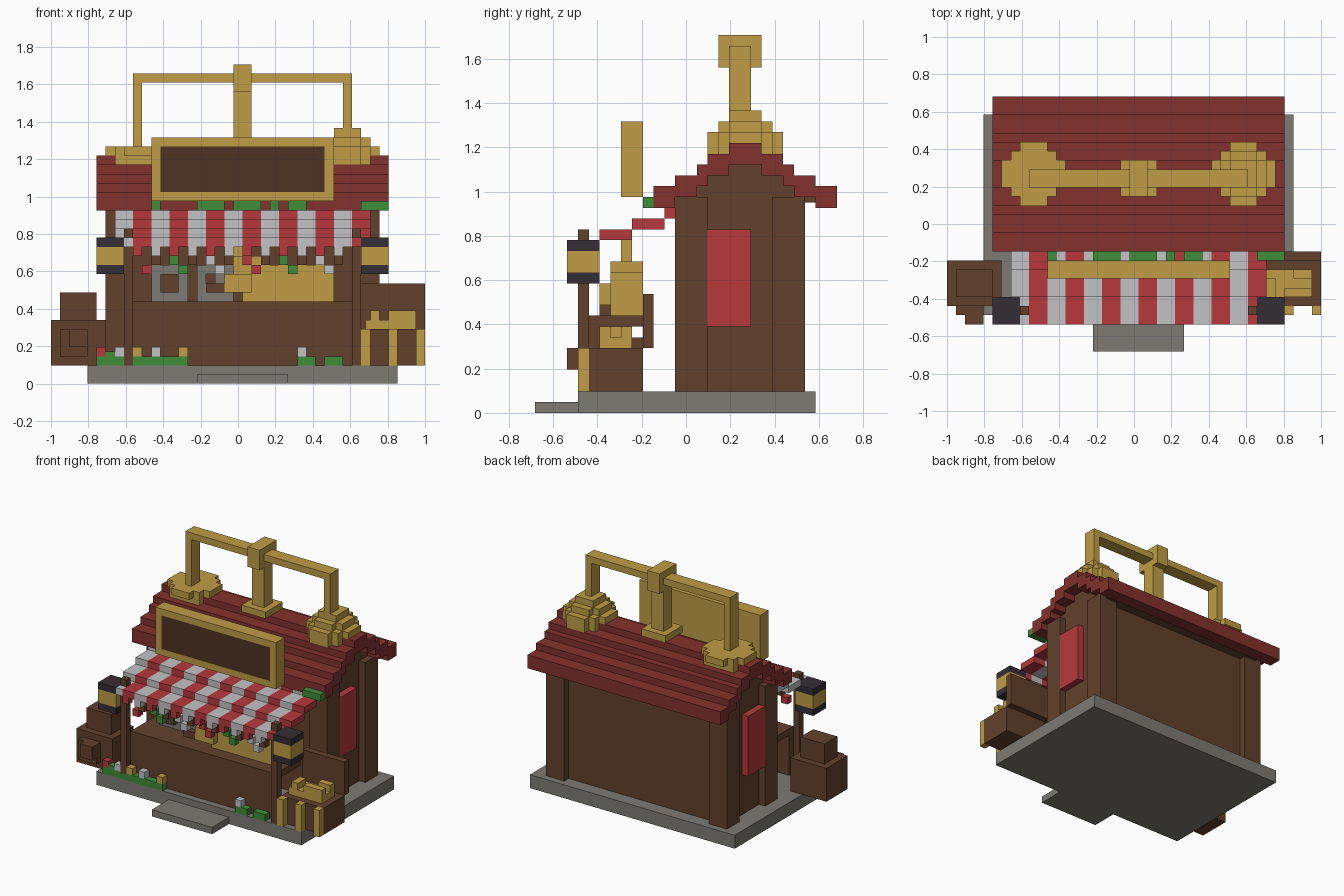
import bpy, bmesh
from mathutils import Matrix, Vector

cube = bpy.data.objects.get("Cube")
if cube:
    bpy.data.objects.remove(cube, do_unlink=True)

U = 2 / 41                       # one block of the grid
ORIGIN = Vector((-20.5, -14, 0))


def material(name, *rgb):
    lin = [((c / 255 + 0.055) / 1.055) ** 2.4 for c in rgb] + [1]
    m = bpy.data.materials.new(name)
    m.use_nodes = True
    m.diffuse_color = lin
    m.node_tree.nodes["Principled BSDF"].inputs["Base Color"].default_value = lin
    return m


gold = material("gold", 192, 157, 70)
wood = material("wood", 98, 65, 44)
dark_wood = material("dark wood", 78, 50, 36)
roof_red = material("roof red", 132, 50, 45)
cloth_red = material("cloth red", 182, 57, 60)
white = material("cloth white", 195, 196, 198)
stone = material("stone grey", 126, 122, 116)
leaf = material("leaf green", 62, 140, 58)
iron = material("dark iron", 53, 46, 54)


def part(name, mat, *boxes):
    """Join boxes given as (x0, x1, y0, y1, z0, z1) in grid blocks."""
    bm = bmesh.new()
    for x0, x1, y0, y1, z0, z1 in boxes:
        mid = Vector((x0 + x1, y0 + y1, z0 + z1)) / 2 + ORIGIN
        size = Vector((x1 - x0, y1 - y0, z1 - z0))
        bmesh.ops.create_cube(bm, size=1, matrix=Matrix.Translation(mid * U)
                              @ Matrix.Diagonal((size * U).to_4d()))
    me = bpy.data.meshes.new(name)
    bm.to_mesh(me)
    bm.free()
    me.materials.append(mat)
    ob = bpy.data.objects.new(name, me)
    bpy.context.collection.objects.link(ob)
    return ob


def mirror_x(box, centre=21):
    return (2 * centre - box[1], 2 * centre - box[0], *box[2:])


def mirror_y(box, centre=19.5):
    return (*box[:2], 2 * centre - box[3], 2 * centre - box[2], *box[4:])


def frame(x0, x1, y0, y1, z0, z1):
    """Four bars, one block wide, around a rectangle facing front."""
    return [(x0, x1, y0, y1, z0, z0 + 1), (x0, x1, y0, y1, z1 - 1, z1),
            (x0, x0 + 1, y0, y1, z0 + 1, z1 - 1), (x1 - 1, x1, y0, y1, z0 + 1, z1 - 1)]


# Ground slab and step
part("base", stone, (4, 38, 4, 26, 0, 2))
part("step", stone, (16, 26, 0, 4, 0, 1))

# House body, gable and corner pillars
part("walls", wood, (7, 35, 14, 24, 2, 20), (7, 35, 13, 26, 19.5, 20))
part("gable", wood, (7, 35, 15, 24, 20, 21), (7, 35, 16, 23, 21, 22),
     (7, 35, 18, 21, 22, 23))
pillars = []
for b in [(6, 9, 13, 16, 2, 20), (6, 9, 22, 25, 2, 20)]:
    pillars += [b, mirror_x(b)]
part("pillars", wood, *pillars)
shutter = (6, 7, 16, 20, 8, 17)
part("side_curtains", cloth_red, shutter, mirror_x(shutter))

# Stepped roof, mirrored over the ridge
slope = [(5, 37, y0, y1, z, z + 2) for y0, y1, z in
         [(11, 13, 19), (13, 15, 20), (15, 16, 21), (16, 18, 22), (18, 19.5, 23)]]
part("roof", roof_red, *slope, *[mirror_y(b) for b in slope])
part("eave_ivy", leaf, *[(a, b, 10, 11, 19, 20) for a, b in
     [(11, 12), (16, 19), (20, 23), (24, 25), (26, 28), (34, 37)]])

# Sign board
part("sign_frame", gold, *frame(11, 31, 8, 10, 20, 27), (12, 30, 9, 10, 21, 26))
part("sign_panel", dark_wood, (12, 30, 8.05, 9, 21, 26))

# Striped awning with a toothed edge
stripes = {0: [], 1: []}
for n in range(14):
    x = 7 + 2 * n
    for y0, y1, z in [(12, 13, 18), (9, 12, 17), (6, 9, 16)]:
        stripes[n % 2].append((x, x + 2, y0, y1, z, z + 1))
    x0, x1 = max(x, 8), min(x + 2, 34)
    stripes[n % 2].append((x0, x1, 3, 6, 15, 16))
    if 0 < n < 13:
        stripes[n % 2].append((x, x + 1, 3, 4, 14, 15))
part("awning_white", white, *stripes[0])
part("awning_red", cloth_red, *stripes[1])

# Bunting under the awning
for name, mat, spots in [("red", cloth_red, [(10, 12), (21, 13), (22, 12)]),
                         ("green", leaf, [(13, 13), (14, 12), (25, 13), (26, 12)]),
                         ("white", white, [(17, 13), (18, 12), (29, 13), (30, 12)])]:
    part("bunting_" + name, mat, *[(x, x + 1, 4, 5, z, z + 1) for x, z in spots])
part("bunting_wood", wood, *[(x, x + 1, 4, 5, 13, 15) for x in range(11, 33, 4)])

# Posts and lanterns
post = (8, 9, 4, 5, 2, 17)
part("posts", wood, post, mirror_x(post))
for side, flip in [("right", lambda b: b), ("left", mirror_x)]:
    part(side + "_lantern_caps", iron, flip((5, 8, 3, 6, 12, 13)), flip((5, 8, 3, 6, 15, 16)))
    part(side + "_lantern_glow", gold, flip((5, 8, 3, 6, 13, 15)))

# Counter and goods
part("counter", wood, (9, 33, 5, 6, 2, 8), (9, 33, 5, 11, 8, 9))
part("grey_goods", stone, *frame(11, 15, 9, 10, 9, 13), (13, 14, 9, 10, 10, 11),
     *frame(16, 20, 9, 10, 9, 13), (18, 19, 9, 10, 11, 12))
part("wooden_goods", wood, (12, 14, 8, 9, 10, 12), (17, 19, 6, 7, 10, 11))
part("golden_goods", gold, (21, 31, 7, 10, 9, 13), (20, 23, 7, 10, 10, 14),
     (20, 22, 8, 9, 14, 16), (19, 22, 6, 7, 10, 12))

# Crate of loaves with an open lid
part("crate", wood, (34, 41, 5, 10, 2, 6), (34, 41, 10, 11, 6, 11))
part("crate_slats", gold, *[(x, x + 1, 4, 5, 2, 6) for x in (34, 37, 40)])
part("loaves", gold, (34.5, 40, 6, 9, 6, 7), (35, 36, 6, 8, 7, 8),
     (37, 40, 6, 7, 7, 8), (38, 40, 8, 9, 7, 8))

# Stacked boxes with a round boss
part("stacked_boxes", wood, (0, 6, 5, 10, 2, 7), (1, 5, 6, 9, 7, 10))
part("box_boss", wood, *frame(1, 4, 4, 5, 3, 6), (2, 4, 3, 5, 4, 6))

# Flower beds
part("flower_leaves", leaf, (5, 15, 4, 5, 2, 3), (27, 29, 4, 5, 2, 3), (30, 32, 4, 5, 2, 3),
     (6, 7, 4, 5, 3, 3.5))
for name, mat, spots in [("red", cloth_red, [5]), ("white", white, [7, 11, 27]),
                         ("gold", gold, [9, 14])]:
    part("flowers_" + name, mat, *[(x, x + 1, 4, 5, 3, 4) for x in spots])

# Balance scale on the ridge
part("scale_column", gold, (19, 23, 17, 21, 25, 26), (20, 22, 18, 20, 26, 35),
     (20, 22, 17, 21, 32, 35))
part("scale_beam", gold, (9, 33, 18, 20, 33, 34))
hanger = (9, 10, 18, 20, 25, 33)
part("scale_hangers", gold, hanger, mirror_x(hanger))


def pan(x, z0, z1):
    return [(x - a, x + a, 19.5 - b, 19.5 + b, z0, z1)
            for a, b in [(1.5, 3.5), (2.5, 2.5), (3.5, 1.5)]]


part("empty_pan", gold, *pan(9.5, 25, 26), (7, 12, 17, 22, 23, 25))
part("loaded_pan", gold, *pan(32.5, 24, 26), (30, 35, 18, 21, 26, 27),
     (31, 34, 17, 22, 26, 27), (31, 34, 18, 21, 27, 28))
